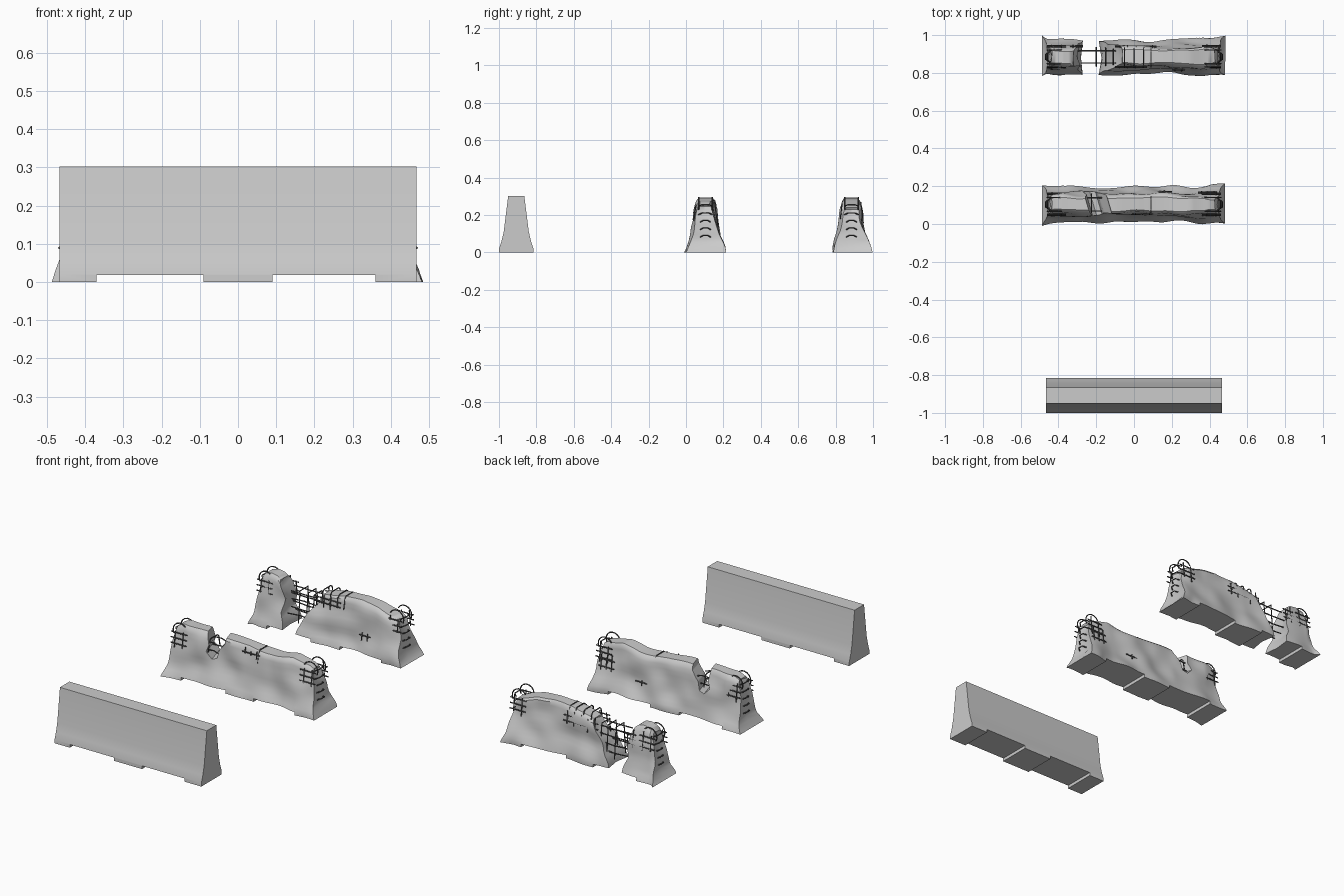
import bpy, bmesh, random
from math import sin, cos, pi
from mathutils import Vector, noise

if "Cube" in bpy.data.objects:
    bpy.data.objects.remove(bpy.data.objects["Cube"])

random.seed(4)
PROFILE = [(0, .0925), (.02, .092), (.06, .079), (.11, .067), (.302, .043)]   # z, half width


def lerp(table, v):
    """Piecewise linear lookup."""
    if v <= table[0][0]:
        return table[0][1]
    for (a, p), (b, q) in zip(table, table[1:]):
        if v <= b:
            return p + (q - p) * (v - a) / (b - a)
    return table[-1][1]


def make(name, bm):
    bmesh.ops.recalc_face_normals(bm, faces=bm.faces)
    me = bpy.data.meshes.new(name)
    bm.to_mesh(me)
    bm.free()
    ob = bpy.data.objects.new(name, me)
    bpy.context.collection.objects.link(ob)
    return ob


def prism(bm, pts, y0, y1, skew=0):
    """Extrude an x-z outline along y."""
    rings = [[bm.verts.new((x + s, y, z)) for x, z in pts] for y, s in ((y0, 0), (y1, skew))]
    bm.faces.new(rings[0])
    bm.faces.new(rings[1])
    n = len(pts)
    for i in range(n):
        bm.faces.new((rings[0][i], rings[0][(i + 1) % n], rings[1][(i + 1) % n], rings[1][i]))


def cut(ob, bm):
    cutter = make("cutter", bm)
    cutter.hide_render = True
    m = ob.modifiers.new("cut", 'BOOLEAN')
    m.operation, m.solver, m.object = 'DIFFERENCE', 'EXACT', cutter
    activate(ob)
    bpy.ops.object.modifier_apply(modifier="cut")
    bpy.data.objects.remove(cutter)


def activate(ob):
    bpy.ops.object.select_all(action='DESELECT')
    ob.select_set(True)
    bpy.context.view_layer.objects.active = ob


def cut_feet(ob, cy):
    bm = bmesh.new()
    for a, b in ((-.37, -.09), (.09, .36)):
        prism(bm, [(a, -.1), (b, -.1), (b, .018), (a, .018)], cy - .3, cy + .3)
    cut(ob, bm)


def smooth(ob, angle):
    activate(ob)
    bpy.ops.object.shade_smooth_by_angle(angle=angle)


def broken_body(name, cy, left, right, top, seed, n):
    """Eroded concrete lofted along x; left/right give end x by height, top the height by x."""
    levels = [0, .06, .14, .22, .31, .4, .5, .6, .7, .8, .89, .96, 1]
    bm = bmesh.new()
    rings = []
    for i in range(n + 1):
        t = i / n
        ring = []
        for side in (-1, 1):
            col = []
            for u in levels:
                z = u * .29
                x = lerp(left, z) * (1 - t) + lerp(right, z) * t
                z = u * (lerp(top, x) + .008 * noise.noise(Vector((x * 9, seed, 0))))
                w = lerp(PROFILE, z)
                w += .022 * noise.noise(Vector((x * 7, z * 9, side * 3 + seed)))
                end = max(0, (abs(t - .5) - .4) / .1)
                if abs(x) > .38:
                    w += end * (.016 * (1 - u) ** 3 - .014 * u)
                w *= {1: .72, .96: .93}.get(u, 1)
                x += .008 * end * noise.noise(Vector((seed, z * 14, side * 2)))
                col.append(bm.verts.new((x, cy + side * w, z)))
            ring += col if side < 0 else col[::-1]
        rings.append(ring)
    m = len(rings[0])
    for a, b in zip(rings, rings[1:]):
        for j in range(m):
            bm.faces.new((a[j], a[(j + 1) % m], b[(j + 1) % m], b[j]))
    # end caps, hollowed along the middle
    for ring, s in ((rings[0], 1), (rings[-1], -1)):
        mid = []
        for j in range(m // 2):
            p = (ring[j].co + ring[m - 1 - j].co) / 2
            if 0 < j < m // 2 - 1:
                p.x += s * (.012 + .01 * noise.noise(Vector((p.z * 20, seed, 7))))
            mid.append(bm.verts.new(p))
        for j in range(m // 2 - 1):
            bm.faces.new((ring[j], ring[j + 1], mid[j + 1], mid[j]))
            bm.faces.new((mid[j], mid[j + 1], ring[m - 2 - j], ring[m - 1 - j]))
        k = m // 2 - 1
        bm.faces.new((ring[k], ring[k + 1], mid[k]))
        bm.faces.new((ring[0], mid[0], ring[m - 1]))
    bmesh.ops.dissolve_degenerate(bm, dist=1e-6, edges=bm.edges)
    for v in bm.verts:
        v.co.z = max(0, v.co.z)
    # close the seam between cap middles and the top and bottom strips
    bmesh.ops.holes_fill(bm, edges=[e for e in bm.edges if e.is_boundary])
    ob = make(name, bm)
    cut_feet(ob, cy)
    return ob


def rebar(name, cy, lines):
    cu = bpy.data.curves.new(name, 'CURVE')
    cu.dimensions = '3D'
    cu.bevel_depth, cu.bevel_resolution, cu.use_fill_caps = .0033, 1, True
    for pts in lines:
        sp = cu.splines.new('POLY')
        sp.points.add(len(pts) - 1)
        for p, (x, y, z) in zip(sp.points, pts):
            p.co = (x, cy + y, z, 1)
    ob = bpy.data.objects.new(name, cu)
    bpy.context.collection.objects.link(ob)
    mat = bpy.data.materials.get("dark_steel") or bpy.data.materials.new("dark_steel")
    mat.diffuse_color = (.09, .09, .09, 1)
    mat.use_nodes = True
    mat.node_tree.nodes["Principled BSDF"].inputs["Base Color"].default_value = mat.diffuse_color
    cu.materials.append(mat)


def patch(x0, x1, z0, z1, side, nx=3, nz=2):
    """Small exposed grid of bars lying on one long face."""
    y = lambda z: side * (lerp(PROFILE, z) + .002)
    out = []
    for i in range(nx):
        x = x0 + (x1 - x0) * (i + .5) / nx
        a, b = z0 + random.uniform(-.015, .01), z1 + random.uniform(-.01, .015)
        out.append([(x, y(a), a), (x, y(b), b)])
    for k in range(nz):
        z = z0 + (z1 - z0) * (k + .5) / nz
        out.append([(x0, y(z), z), (x1, y(z), z)])
    return out


def end_hoops(s):
    """Bent bars around an outer end: arches over the top and short bows on the end face."""
    out = []
    for y in (-.036, .036):
        out.append([(s * (.415 + .045 * cos(a)), y, .25 + .045 * sin(a))
                    for a in [pi * k / 8 - .5 for k in range(9)]])
    for z in (.09, .13, .17, .21, .255):
        w = .028 if z < .2 else .038
        x = .475 - z * .08
        out.append([(s * (x - .02), -w, z - .008), (s * x, -w * .5, z), (s * x, w * .5, z),
                    (s * (x - .02), w, z - .008)])
    for side in (-1, 1):
        out += patch(min(s * .36, s * .46), max(s * .36, s * .46), .17, .26, side, 2, 3)
    return out


def top_hoops(xs, z):
    return [[(x, -.054, z - .07), (x, -.042, z - .01), (x, -.03, z), (x, .03, z),
             (x, .042, z - .01), (x, .054, z - .07)] for x in xs]


# intact barrier
bm = bmesh.new()
outline = [(-w, z) for z, w in PROFILE] + [(w, z) for z, w in reversed(PROFILE)]
ends = [[bm.verts.new((x, -.9075 + y, z)) for y, z in outline] for x in (-.467, .467)]
for e in ends:
    bm.faces.new(e)
for j in range(len(outline)):
    k = (j + 1) % len(outline)
    bm.faces.new((ends[0][j], ends[0][k], ends[1][k], ends[1][j]))
intact = make("intact_barrier", bm)
cut_feet(intact, -.9075)
smooth(intact, .5)

LEFT = [(0, -.487), (.03, -.478), (.07, -.464), (.2, -.455), (.29, -.435)]
RIGHT = [(z, -x - .005) for z, x in LEFT]

# chipped barrier with a gap broken out of its top
CY = .104
chipped = broken_body("chipped_barrier", CY, LEFT, RIGHT,
                      [(-.46, .26), (-.4, .293), (-.25, .293), (-.1, .29), (.05, .272), (.2, .272),
                       (.3, .288), (.4, .27), (.46, .24)], 1.3, 60)
bm = bmesh.new()
prism(bm, [(-.205, .4), (-.215, .3), (-.2, .23), (-.215, .19), (-.18, .155), (-.15, .165),
           (-.14, .21), (-.1, .26), (-.08, .4)], CY - .12, CY + .12, -.07)
cut(chipped, bm)
smooth(chipped, .6)
rebar("chipped_barrier_rebar", CY,
      end_hoops(-1) + end_hoops(1) + patch(-.01, .1, .235, .265, -1, 3, 1)
      + patch(.34, .44, .12, .2, 1) + patch(.12, .2, .1, .13, 1, 1, 1)
      + [[(-.28, y, z), (-.2, y, z + .004), (-.17, y, z - .006)]
         for y in (-.035, .035) for z in (.19, .235)]
      + top_hoops((-.225,), .255) + top_hoops((.09,), .276))

# broken barrier in two pieces joined by bare bars
CY = .885
stump = broken_body("broken_barrier_stump", CY, LEFT,
                    [(0, -.268), (.06, -.275), (.12, -.295), (.2, -.285), (.29, -.32)],
                    [(-.46, .24), (-.42, .285), (-.38, .298), (-.34, .29), (-.29, .25)], 5.1, 16)
smooth(stump, .6)
long_piece = broken_body("broken_barrier_long_piece", CY,
                         [(0, -.192), (.05, -.185), (.1, -.16), (.18, -.13), (.24, -.08), (.29, -.06)],
                         RIGHT, [(-.1, .24), (-.03, .265), (.08, .288), (.2, .29), (.3, .275),
                                 (.4, .25), (.46, .225)], 8.7, 46)
smooth(long_piece, .6)
bridge = []
for y in (-.032, .032):
    for z in (.09, .135, .18, .225):
        a = -.31 + random.uniform(0, .06)
        b = -.1 + random.uniform(-.03, .03)
        bridge.append([(a, y, z), ((a + b) / 2, y, z + random.uniform(-.008, .008)), (b, y, z)])
for x in (-.2, -.15, -.11):
    bridge.append([(x, -.05, .06), (x, -.036, .24), (x, .036, .24), (x, .05, .06)])
rebar("broken_barrier_rebar", CY,
      end_hoops(-1) + end_hoops(1) + bridge + patch(-.1, .07, .21, .26, -1, 4, 2)
      + patch(-.1, .12, .19, .25, 1, 5, 2) + patch(.2, .27, .09, .13, -1, 2, 1)
      + patch(-.34, -.27, .17, .25, 1, 2, 3) + top_hoops((-.05, 0, .05, .09), .287))
